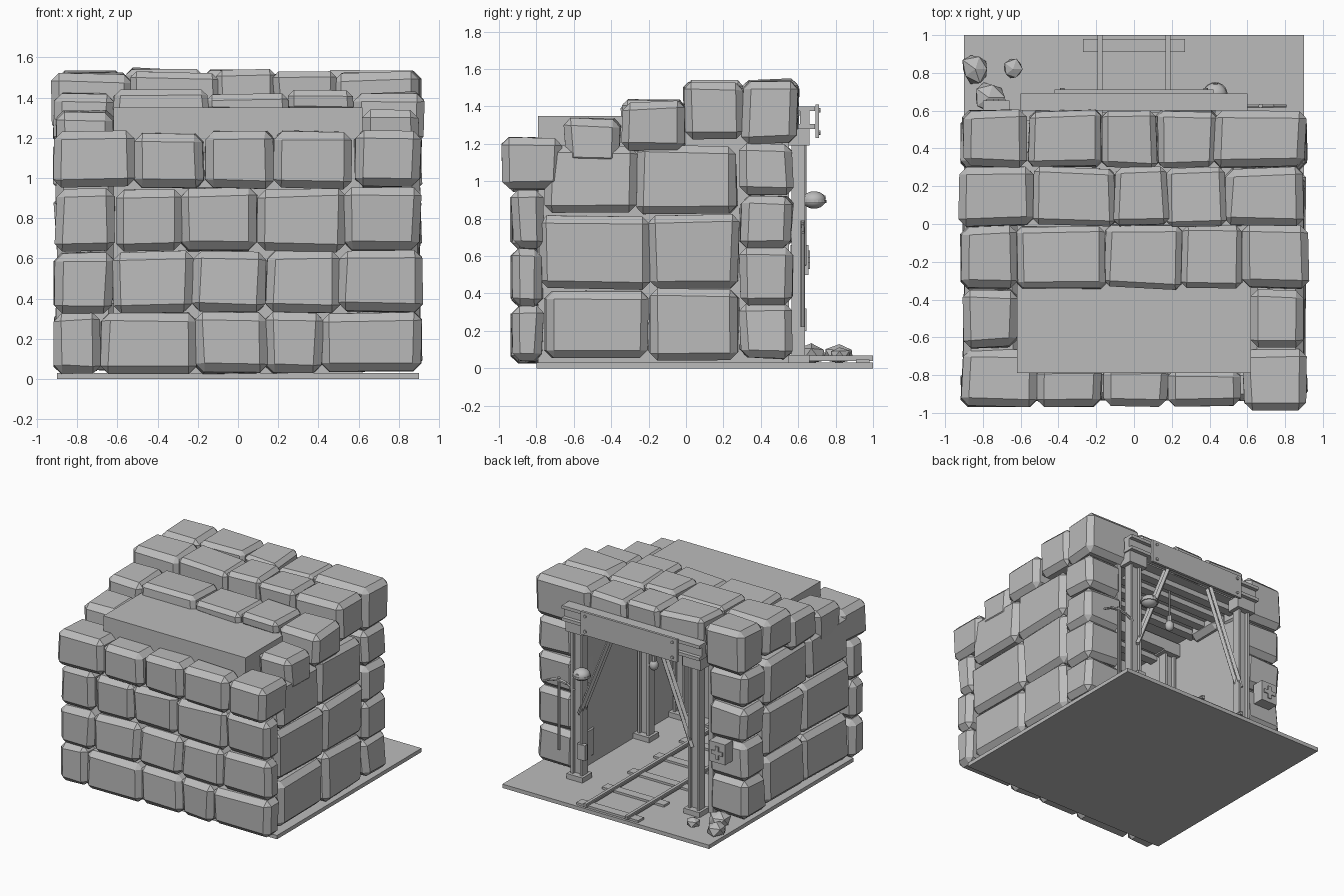
import bpy, bmesh, math, random
from mathutils import Vector, Matrix

random.seed(7)
if "Cube" in bpy.data.objects:
    bpy.data.objects.remove(bpy.data.objects["Cube"])

grey = bpy.data.materials.new("stone_grey")
grey.use_nodes = True
COLOUR = (0.5, 0.5, 0.5, 1)
grey.diffuse_color = COLOUR
grey.node_tree.nodes["Principled BSDF"].inputs["Base Color"].default_value = COLOUR


def finish(name, bm):
    bmesh.ops.recalc_face_normals(bm, faces=bm.faces)
    mesh = bpy.data.meshes.new(name)
    bm.to_mesh(mesh)
    bm.free()
    mesh.materials.append(grey)
    ob = bpy.data.objects.new(name, mesh)
    bpy.context.collection.objects.link(ob)
    return ob


def add_box(bm, x, y, z):
    """Box from (low, high) pairs."""
    mid = Vector([(a + b) / 2 for a, b in (x, y, z)])
    size = [abs(b - a) for a, b in (x, y, z)]
    mat = Matrix.Translation(mid) @ Matrix.Diagonal((*size, 1))
    return bmesh.ops.create_cube(bm, size=1, matrix=mat)["verts"]


def boxes(name, *specs):
    bm = bmesh.new()
    for s in specs:
        add_box(bm, *s)
    return finish(name, bm)


def rod(name, a, b, r, sides=8):
    a, b = Vector(a), Vector(b)
    bm = bmesh.new()
    mat = Matrix.Translation((a + b) / 2) @ (b - a).to_track_quat('Z', 'Y').to_matrix().to_4x4()
    bmesh.ops.create_cone(bm, cap_ends=True, segments=sides, radius1=r, radius2=r,
                          depth=(b - a).length, matrix=mat)
    return finish(name, bm)


def stone(name, x, y, z, bevel=0.04):
    """Chamfered, slightly crooked block."""
    bm = bmesh.new()
    verts = add_box(bm, x, y, z)
    for v in verts:
        v.co += Vector([random.uniform(-0.012, 0.012) for _ in range(3)])
    bmesh.ops.bevel(bm, geom=bm.edges[:], offset=bevel, segments=1, affect='EDGES')
    return finish(name, bm)


def row(name, cuts, y, z, skip=()):
    for i, (a, b) in enumerate(zip(cuts, cuts[1:])):
        if i not in skip:
            stone(f"{name}_{i}", (a, b), y, z)


# Ground slab and tunnel lining
boxes("ground_slab", ((-0.9, 0.9), (-0.8, 1.0), (0, 0.03)))
TUN = (-0.79, 0.55)
boxes("tunnel_lining",
      ((-0.62, -0.58), TUN, (0.03, 1.35)), ((0.58, 0.62), TUN, (0.03, 1.35)),
      ((-0.62, 0.62), TUN, (1.31, 1.35)), ((-0.62, 0.62), (-0.79, -0.75), (0.03, 1.35)))

# Closed end wall
end_rows = [((-0.91, -0.68, -0.21, 0.14, 0.42, 0.91), (0.03, 0.33)),
            ((-0.91, -0.62, -0.23, 0.14, 0.5, 0.91), (0.335, 0.635)),
            ((-0.91, -0.61, -0.28, 0.1, 0.53, 0.91), (0.64, 0.945))]
for i, (cuts, z) in enumerate(end_rows):
    row(f"end_wall_row{i}", cuts, (-0.93, -0.765), z)
top_cuts = (-0.91, -0.51, -0.17, 0.18, 0.57, 0.91)
row("end_wall_top", top_cuts, (-0.96, -0.76), (0.955, 1.23), skip=(0, 4))
stone("end_corner_right", (-0.91, -0.52), (-0.96, -0.66), (0.955, 1.23))
stone("end_corner_left", (0.58, 0.91), (-0.99, -0.66), (0.955, 1.23))

# Side walls and portal pillars
for side, s in (("left", 1), ("right", -1)):
    x = (0.61 * s, 0.9 * s)
    lower = [(-0.75, -0.2, 0.28), (-0.78, -0.2, 0.28), (-0.75, -0.26, 0.27)]
    heights = [(0.05, 0.42), (0.43, 0.82), (0.83, 1.19)]
    for i, (c, z) in enumerate(zip(lower, heights)):
        stone(f"{side}_wall_{i}_a", x, c[:2], z)
        stone(f"{side}_wall_{i}_b", x, c[1:], z)
    for i, z in enumerate([(0.05, 0.34), (0.345, 0.64), (0.645, 0.92), (0.925, 1.2)]):
        stone(f"{side}_pillar_{i}", (0.58 * s, 0.91 * s), (0.29, 0.57), z)
    stone(f"{side}_step_stone", (0.62 * s, 0.9 * s), (-0.65, -0.35), (1.08, 1.33))

# Stepped roof stones
roof = [((-0.91, -0.56, -0.17, 0.12, 0.43, 0.91), (0.3, 0.6), 1.2, 1.53),
        ((-0.92, -0.53, -0.1, 0.18, 0.48, 0.9), (-0.01, 0.3), 1.23, 1.52),
        ((-0.92, -0.62, -0.15, 0.25, 0.57, 0.92), (-0.34, -0.01), 1.16, 1.43)]
for r, (cuts, y, low, high) in enumerate(roof):
    for i, (a, b) in enumerate(zip(cuts, cuts[1:])):
        bottom = low if i in (0, 4) else 1.32
        stone(f"roof_row{r}_{i}", (a, b), y, (bottom, high + random.uniform(-0.015, 0.015)),
              0.04 if i in (0, 4) else 0.03)

# Support frames: H-section posts on feet with a cross beam
for n, y in enumerate((0.61, -0.22, -0.66)):
    for side, s in (("left", 1), ("right", -1)):
        c = 0.51 * s
        zs = (0.07, 1.19)
        boxes(f"{side}_post_{n}",
              ((c - 0.05, c - 0.03), (y - 0.045, y + 0.025), zs),
              ((c + 0.03, c + 0.05), (y - 0.045, y + 0.025), zs),
              ((c - 0.03, c + 0.03), (y - 0.02, y), zs),
              ((c - 0.07, c + 0.07), (y - 0.07, y + 0.05), (0.03, 0.07)),
              ((c - 0.08, c + 0.08), (y - 0.06, y + 0.05), (1.19, 1.28)))
    if n:
        boxes(f"cross_beam_{n}", ((-0.58, 0.58), (y - 0.05, y + 0.05), (1.2, 1.29)))
boxes("header_beam", ((-0.6, 0.6), (0.6, 0.69), (1.28, 1.305)),
      ((-0.6, 0.6), (0.6, 0.69), (1.375, 1.4)), ((-0.6, 0.6), (0.61, 0.66), (1.3, 1.38)))

# Diagonal braces
for side, s in (("left", 1), ("right", -1)):
    for k, y in enumerate((0.585, 0.625)):
        rod(f"{side}_brace_{k}", (0.49 * s, y, 0.55), (0.2 * s, y, 1.28), 0.018, 4)

# Ceiling slats
boxes("ceiling_slats", *[((-0.58, 0.58), (y, y + 0.07), (1.27, 1.31))
                         for y in (-0.5, -0.36, -0.05, 0.1, 0.25, 0.4)])

# Blank sign board with bolts
boxes("sign_board", ((-0.42, 0.42), (0.692, 0.712), (1.23, 1.41)))
for sx in (-0.38, 0.38):
    for z in (1.26, 1.38):
        rod("sign_bolt", (sx, 0.71, z), (sx, 0.72, z), 0.012)

# Track
boxes("rails", *[((x - w, x + w), (-0.74, 1.0), z) for x in (-0.18, 0.18)
                 for w, z in ((0.014, (0.04, 0.05)), (0.008, (0.05, 0.06)), (0.012, (0.06, 0.068)))])
boxes("sleepers", *[((-0.27, 0.27), (0.91 - 0.32 * i, 0.98 - 0.32 * i), (0.03, 0.047))
                    for i in range(6)])

# Rubble
for i, (x, y, r) in enumerate(((-0.84, 0.82, 0.085), (-0.64, 0.82, 0.06), (-0.77, 0.67, 0.09))):
    bm = bmesh.new()
    bmesh.ops.create_icosphere(bm, subdivisions=1, radius=r)
    for v in bm.verts:
        v.co *= random.uniform(0.8, 1.1)
        v.co.z = max(v.co.z * 0.75, -0.045)
        v.co += Vector((x, y, 0.073))
    finish(f"rubble_{i}", bm)


def dome(name, centre, r, flat):
    bm = bmesh.new()
    mat = Matrix.Translation(centre) @ Matrix.Diagonal((1, 1, flat, 1))
    bmesh.ops.create_uvsphere(bm, u_segments=20, v_segments=12, radius=r, matrix=mat)
    ob = finish(name, bm)
    for p in ob.data.polygons:
        p.use_smooth = True


# Wall lamp and hanging bulb
dome("wall_lamp", (0.43, 0.685, 0.9), 0.062, 0.75)
rod("wall_lamp_arm", (0.45, 0.63, 0.91), (0.43, 0.745, 0.91), 0.014)
rod("wall_lamp_rim", (0.43, 0.685, 0.885), (0.43, 0.685, 0.9), 0.066, 20)
rod("bulb_cord", (0, 0.4, 1.03), (0, 0.4, 1.29), 0.006)
rod("bulb_socket", (0, 0.4, 1.01), (0, 0.4, 1.06), 0.02)
dome("bulb", (0, 0.4, 0.98), 0.034, 1.2)

# Supply box with a raised cross, and a switch box on the post
boxes("supply_box", ((-0.8, -0.66), (0.56, 0.655), (0.5, 0.66)),
      ((-0.745, -0.715), (0.655, 0.663), (0.53, 0.63)),
      ((-0.78, -0.68), (0.655, 0.663), (0.565, 0.595)))
boxes("switch_box", ((0.43, 0.5), (0.61, 0.645), (0.2, 0.32)))

# Pickaxe leaning on the pillar
rod("pickaxe_handle", (0.67, 0.625, 0.22), (0.67, 0.625, 0.79), 0.012)
pts = [(0.67 + 0.135 * t, 0.625, 0.77 - 0.045 * t * t) for t in (-1, -0.5, 0, 0.5, 1)]
for i, (a, b) in enumerate(zip(pts, pts[1:])):
    rod(f"pickaxe_head_{i}", a, b, 0.013 if i in (1, 2) else 0.009, 6)
